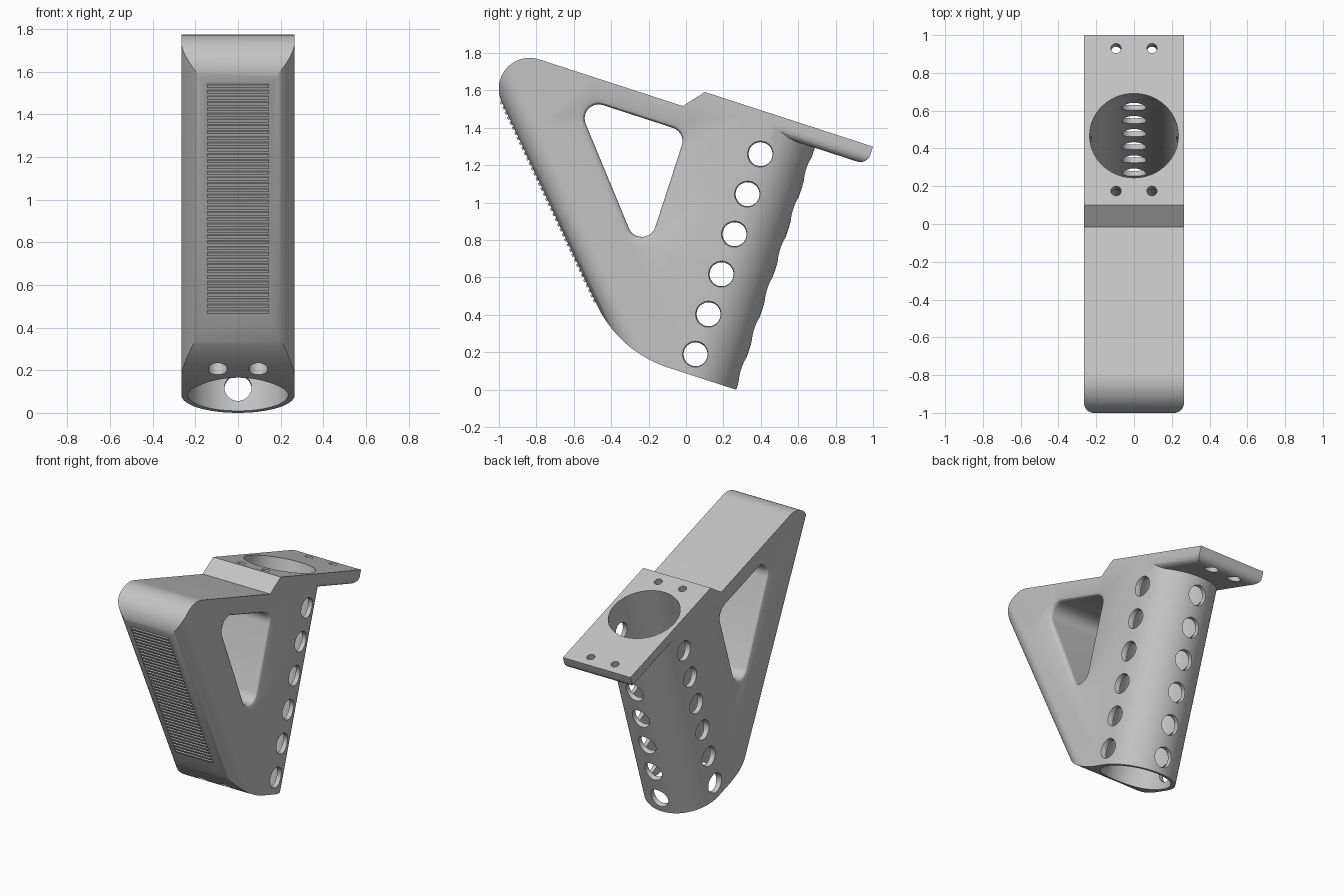
import bpy, bmesh, math
from mathutils import Vector, Matrix

cube = bpy.data.objects.get("Cube")
if cube:
    bpy.data.objects.remove(cube, do_unlink=True)

# Everything is built upright (u = depth, v = height) and tilted at the end
TILT = Matrix.Rotation(math.radians(-18), 4, 'X')
HALF = 0.265                  # half width of the whole part
AXIS_U = -0.01                # tube axis
TOP, ARM_TOP, BASE = 1.545, 1.437, 0.083
X, U, V = Vector((1, 0, 0)), Vector((0, 1, 0)), Vector((0, 0, 1))

grey = bpy.data.materials.new("grey")
grey.use_nodes = True
grey.diffuse_color = (0.55, 0.55, 0.55, 1)
grey.node_tree.nodes["Principled BSDF"].inputs["Base Color"].default_value = (0.55, 0.55, 0.55, 1)


def make_object(name, bm):
    bmesh.ops.recalc_face_normals(bm, faces=bm.faces[:])
    mesh = bpy.data.meshes.new(name)
    bm.to_mesh(mesh)
    bm.free()
    mesh.materials.append(grey)
    obj = bpy.data.objects.new(name, mesh)
    bpy.context.collection.objects.link(obj)
    return obj


def rounded(corners, segments=12, grow=0.0):
    """Outline from (a, b, radius) corners, optionally grown outward."""
    out = []
    for i, (a, b, r) in enumerate(corners):
        p = Vector((a, b))
        if r == 0:
            out.append(p)
            continue
        to_prev = (Vector(corners[i - 1][:2]) - p).normalized()
        to_next = (Vector(corners[(i + 1) % len(corners)][:2]) - p).normalized()
        half = to_prev.angle(to_next) / 2
        center = p + (to_prev + to_next).normalized() * r / math.sin(half)
        start = (p + to_prev * r / math.tan(half) - center).normalized()
        end = (p + to_next * r / math.tan(half) - center).normalized()
        for k in range(segments + 1):
            out.append(center + start.slerp(end, k / segments).normalized() * (r + grow))
    return out


def loft(name, rings):
    bm = bmesh.new()
    rows = [[bm.verts.new(p) for p in ring] for ring in rings]
    n = len(rows[0])
    for low, high in zip(rows, rows[1:]):
        for i in range(n):
            j = (i + 1) % n
            bm.faces.new((low[i], low[j], high[j], high[i]))
    bm.faces.new(rows[0][::-1])
    bm.faces.new(rows[-1])
    return make_object(name, bm)


def prism(name, outline, origin, a_axis, b_axis, sweep):
    ring = [origin + a_axis * a + b_axis * b for a, b in outline]
    return loft(name, [ring, [p + sweep for p in ring]])


def turned(name, origin, axis, steps, sides=32):
    """Round solid along an axis from (distance, radius) steps."""
    side = V.cross(axis) if abs(axis.z) < 0.5 else X
    other = axis.cross(side)
    angles = [2 * math.pi * k / sides for k in range(sides)]
    return loft(name, [[origin + axis * d + (side * math.cos(t) + other * math.sin(t)) * r
                        for t in angles] for d, r in steps])


def combine(target, tool, operation='DIFFERENCE'):
    mod = target.modifiers.new(operation.lower(), 'BOOLEAN')
    mod.operation, mod.solver, mod.object = operation, 'EXACT', tool
    bpy.context.view_layer.objects.active = target
    bpy.ops.object.modifier_apply(modifier=mod.name)
    bpy.data.objects.remove(tool, do_unlink=True)


# Side profile of the frame, extruded across its width
front_top, front_low = Vector((0, -1.673, ARM_TOP)), Vector((0, -0.405, BASE))
profile = rounded([(front_top.y, front_top.z, 0.165), (front_low.y, front_low.z, 0.64),
                   (0.4, BASE, 0), (0.4, TOP, 0), (-0.396, TOP, 0), (-0.485, ARM_TOP, 0)], 20)
frame = prism("frame", profile, X * -0.3, U, V, X * 0.6)

# Rounded front edges, running along the sloping front
slope = (front_low - front_top).normalized()
inward = X.cross(slope)
if inward.y < 0:
    inward = -inward
front_section = rounded([(-HALF, 0, 0.12), (HALF, 0, 0.12), (HALF, 3, 0), (-HALF, 3, 0)])
combine(frame, prism("front_shape", front_section, front_top - slope * 2, X, inward, slope * 6),
        'INTERSECT')

# Half-round back, following the tube
back = AXIS_U + HALF
plan = rounded([(-HALF, back, HALF - 0.0002), (-HALF, -2.5, 0),
                (HALF, -2.5, 0), (HALF, back, HALF - 0.0002)], 24)
combine(frame, prism("back_shape", plan, V * -1, X, U, V * 4), 'INTERSECT')

# Mounting plate with rounded lower edges
bm = bmesh.new()
bmesh.ops.create_cube(bm, size=1)
bmesh.ops.scale(bm, vec=(2 * HALF, 0.7, 0.102), verts=bm.verts)
bmesh.ops.translate(bm, vec=(0, 0.549 - 0.35, TOP - 0.051), verts=bm.verts)
lower = [e for e in bm.edges if all(v.co.z < TOP - 0.05 for v in e.verts)
         and any(v.co.y > 0 for v in e.verts)]
bmesh.ops.bevel(bm, geom=lower, offset=0.055, segments=6, profile=0.5, affect='EDGES')
combine(frame, make_object("plate", bm), 'UNION')

# Tube bore
combine(frame, turned("bore", U * AXIS_U, V, [(-1, 0.235), (2, 0.235)], 64))

# Triangular window with softened rims
window = [(-0.425, 1.31, 0.075), (-1.055, 1.31, 0.075), (-0.425, 0.572, 0.075)]
rim = 0.03
rings = []
for step in range(7):
    t = step / 6 * math.pi / 2
    rings.append((HALF - rim * (1 - math.cos(t)) - 0.0005, rim * (1 - math.sin(t))))
rings = [(0.3, rim + 0.0005)] + [(HALF - rim * math.sin(k * math.pi / 12),
                                  rim * (1 - math.sin(math.acos(1 - math.sin(k * math.pi / 12)))))
                                 for k in range(7)]
rings += [(-x, g) for x, g in reversed(rings)]
combine(frame, loft("window", [[Vector((x, u, v)) for u, v in rounded(window, 10, g)]
                               for x, g in rings]))

# Rows of holes through the sides and the back of the tube
lip = [(HALF - 0.015, 0.064), (HALF + 0.01, 0.074)]
for i in range(6):
    center = Vector((0, AXIS_U, 0.196 + 0.225 * i))
    both = [(-d, r) for d, r in reversed(lip)] + lip
    combine(frame, turned("side_hole", center, X, both))
    combine(frame, turned("back_hole", center, U, [(0, 0.064)] + lip))

# Stepped screw holes through the plate
for x in (-0.095, 0.095):
    for u in (-0.318, 0.476):
        combine(frame, turned("screw_hole", Vector((x, u, 0)), V,
                              [(-0.5, 0.045), (1.49, 0.045), (1.49, 0.027), (1.8, 0.027)], 24))

# Grip ribs across the flat front strip
bm = bmesh.new()
count, pitch = 40, 0.03
turn = Matrix((X, inward, slope)).transposed().to_4x4()
for i in range(count):
    place = Matrix.Translation(front_top + slope * (0.385 + pitch * i)) @ turn
    bmesh.ops.create_cube(bm, size=1, matrix=place @ Matrix.Diagonal((0.29, 0.018, 0.015, 1)))
ribs = make_object("grip_ribs", bm)

# Tilt into place and shade
for obj in (frame, ribs):
    obj.data.transform(TILT)
    bpy.ops.object.select_all(action='DESELECT')
    obj.select_set(True)
    bpy.context.view_layer.objects.active = obj
    if obj is frame:
        bpy.ops.object.shade_smooth_by_angle(angle=math.radians(30))
